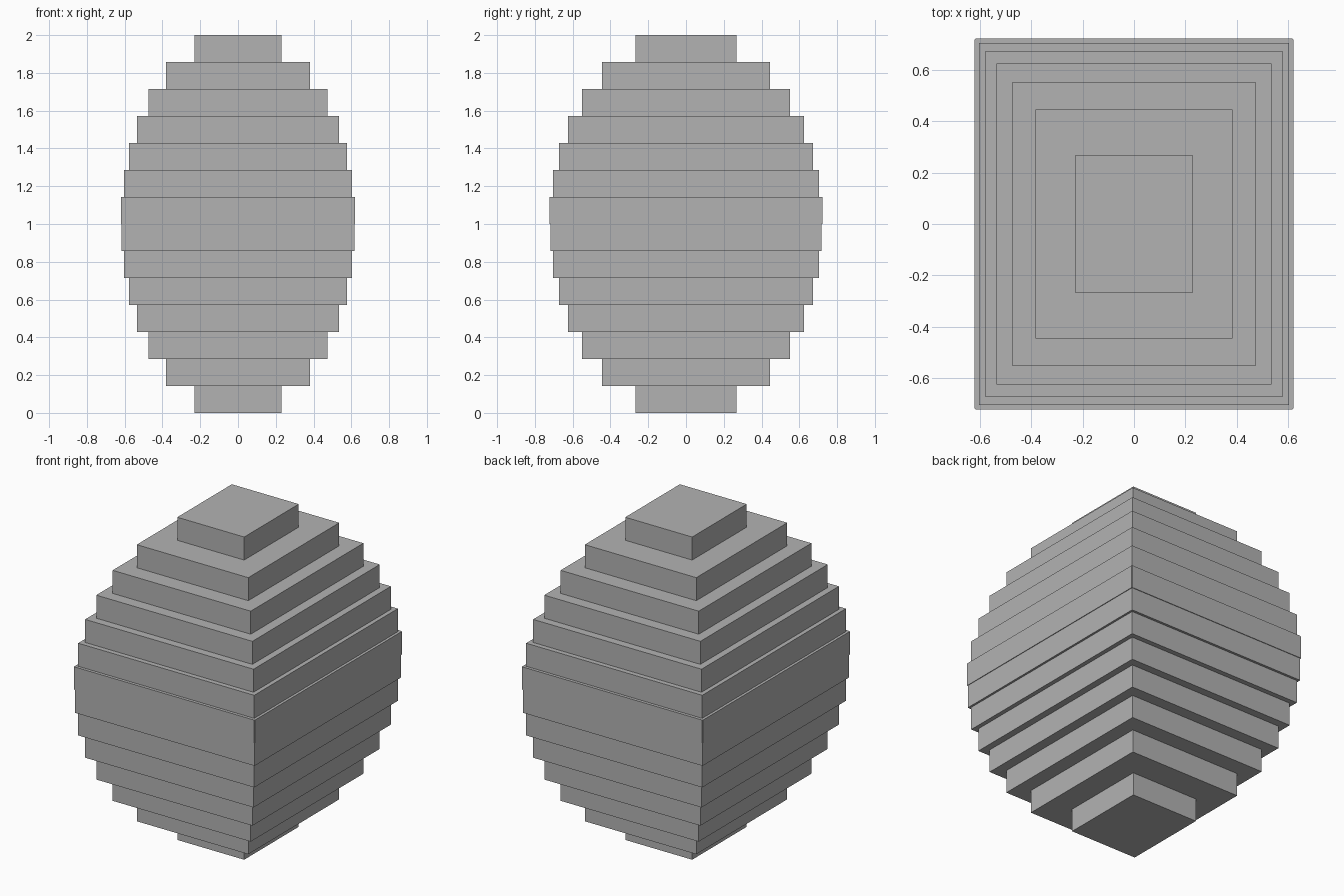
import bpy
import math

if "Cube" in bpy.data.objects:
    bpy.data.objects.remove(bpy.data.objects["Cube"])

LAYERS = 14               # stacked slabs over the full height
HEIGHT = 2.0
RX, RY = 0.618, 0.72      # half-widths of the enclosing ellipsoid
STEP = HEIGHT / LAYERS

grey = bpy.data.materials.new("plain grey")
grey.diffuse_color = (0.45, 0.45, 0.45, 1.0)
grey.use_nodes = True
grey.node_tree.nodes["Principled BSDF"].inputs["Base Color"].default_value = grey.diffuse_color


def box(name, center, size):
    """Add a flat-faced box with the given centre and full size."""
    bpy.ops.mesh.primitive_cube_add(size=1, location=center)
    obj = bpy.context.object
    obj.name = name
    obj.scale = size
    bpy.ops.object.transform_apply(location=False, rotation=False, scale=True)
    obj.data.materials.append(grey)
    return obj


# Stepped slabs: each one follows the ellipsoid at its own mid height
for i in range(LAYERS):
    z = (i + 0.5) * STEP
    r = math.sqrt(1 - (z - HEIGHT / 2) ** 2)
    box(f"slab_{i + 1:02d}", (0, 0, z), (2 * RX * r, 2 * RY * r, STEP))

# Thin facing panels around the slab just above the middle, open at the corners
T = 0.004
z = HEIGHT / 2 + STEP / 2
r = math.sqrt(1 - (z - HEIGHT / 2) ** 2)
hx, hy = RX * r, RY * r
for side, label in ((-1, "left"), (1, "right")):
    box(f"{label}_panel", (side * (hx + T / 2), 0, z), (T, 2 * hy, STEP))
for side, label in ((-1, "front"), (1, "back")):
    box(f"{label}_panel", (0, side * (hy + T / 2), z), (2 * hx, T, STEP))
